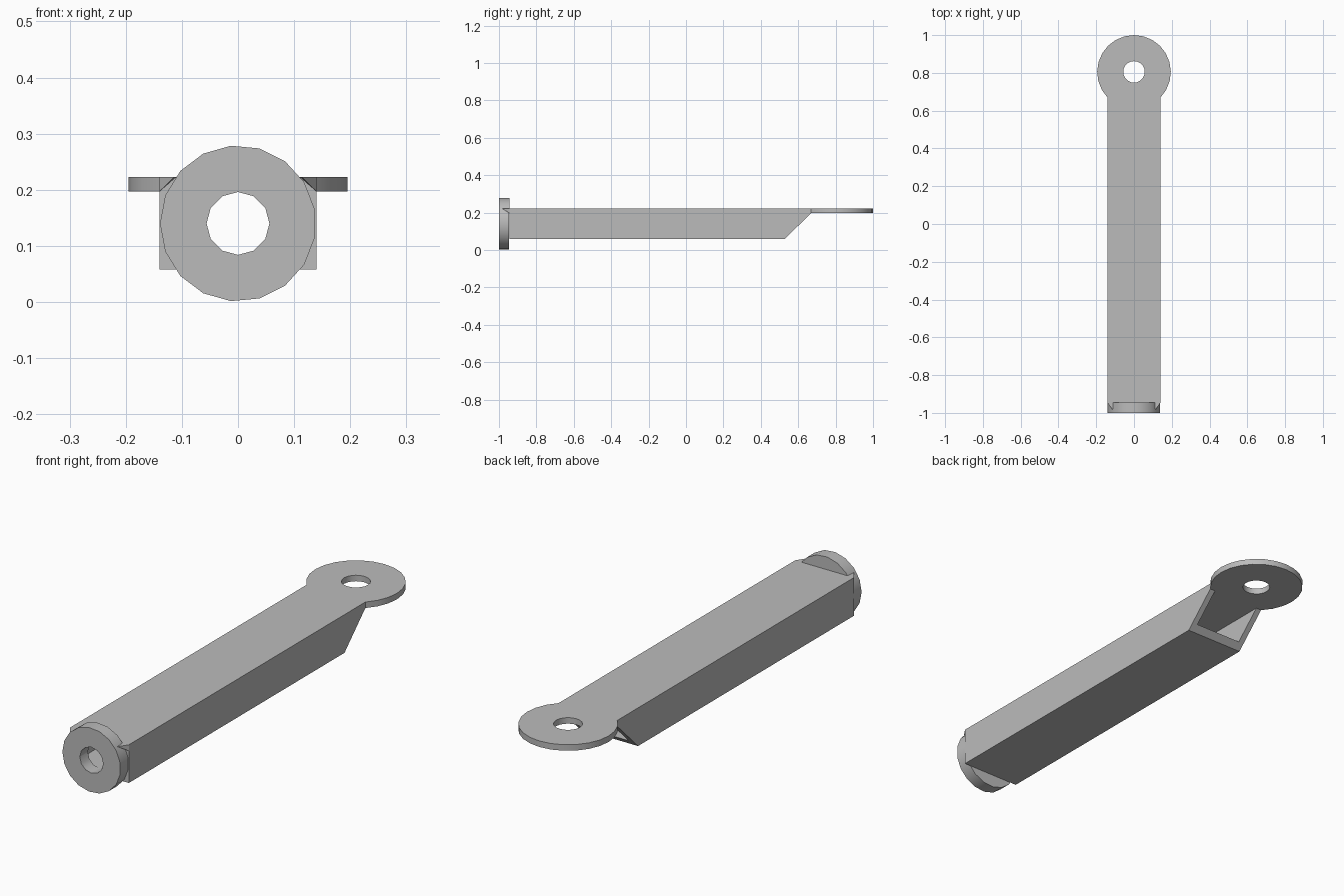
import bpy, bmesh
from math import radians, sin, cos, asin, degrees, pi
from mathutils import Matrix, Vector

cube = bpy.data.objects.get("Cube")
if cube:
    bpy.data.objects.remove(cube, do_unlink=True)

grey = bpy.data.materials.new("plain grey")
grey.use_nodes = True
grey.diffuse_color = (0.5, 0.5, 0.5, 1)
grey.node_tree.nodes["Principled BSDF"].inputs["Base Color"].default_value = (0.5, 0.5, 0.5, 1)

HALF_W, WALL = 0.14, 0.026
BOTTOM, TOP = 0.058, 0.223
UNDER = TOP - WALL
FRONT, RING_FRONT = -0.945, -1.0
EYE_Y, EYE_R, EYE_HOLE = 0.805, 0.195, 0.057


def arc(cx, cy, r, start, end, steps, closed=False):
    count = steps if closed else steps + 1
    angles = [radians(start + (end - start) * i / steps) for i in range(count)]
    return [(cx + r * cos(a), cy + r * sin(a)) for a in angles]


def finish(name, bm):
    """Weld, orient and shade a part, then link it."""
    bmesh.ops.remove_doubles(bm, verts=bm.verts, dist=0.0001)
    bmesh.ops.recalc_face_normals(bm, faces=bm.faces)
    mesh = bpy.data.meshes.new(name)
    bm.to_mesh(mesh)
    bm.free()
    mesh.materials.append(grey)
    obj = bpy.data.objects.new(name, mesh)
    bpy.context.collection.objects.link(obj)
    bpy.ops.object.select_all(action='DESELECT')
    obj.select_set(True)
    bpy.context.view_layer.objects.active = obj
    bpy.ops.object.shade_smooth_by_angle(angle=radians(30))
    return obj


def extrude_profile(name, loops, depth, matrix):
    """Fill a flat outline (further loops are holes) and give it thickness."""
    curve = bpy.data.curves.new(name + "_profile", 'CURVE')
    curve.dimensions = '2D'
    curve.fill_mode = 'BOTH'
    curve.extrude = depth / 2
    for loop in loops:
        spline = curve.splines.new('POLY')
        spline.points.add(len(loop) - 1)
        for point, (x, y) in zip(spline.points, loop):
            point.co = (x, y, 0, 1)
        spline.use_cyclic_u = True
    helper = bpy.data.objects.new(name + "_profile", curve)
    bpy.context.collection.objects.link(helper)
    bpy.context.view_layer.update()
    bm = bmesh.new()
    bm.from_mesh(helper.to_mesh())
    helper.to_mesh_clear()
    bpy.data.objects.remove(helper, do_unlink=True)
    bpy.data.curves.remove(curve)
    bm.transform(matrix)
    return finish(name, bm)


# Top plate running into the round eye
corner = degrees(asin(HALF_W / EYE_R))
outline = arc(0, EYE_Y, EYE_R, corner - 90, 270 - corner, 18)
outline += [(-HALF_W, FRONT), (HALF_W, FRONT)]
eye_hole = arc(0, EYE_Y, EYE_HOLE, 0, 360, 20, True)
extrude_profile("top_plate", [outline, eye_hole], WALL,
                Matrix.Translation((0, 0, TOP - WALL / 2)))

# Side walls and floor of the hollow bar, cut off on a slope at the back
SLOPE_LOW, SLOPE_HIGH = 0.527, 0.669


def slope_y(z):
    return SLOPE_LOW + (SLOPE_HIGH - SLOPE_LOW) * (z - BOTTOM) / (UNDER - BOTTOM)


def side_profile(z0, z1):
    return [(FRONT, z0), (slope_y(z0), z0), (slope_y(z1), z1), (FRONT, z1)]


sideways = Matrix(((0, 0, 1, 0), (1, 0, 0, 0), (0, 1, 0, 0), (0, 0, 0, 1)))
for side, sign in (("left", 1), ("right", -1)):
    shift = Matrix.Translation((sign * (HALF_W - WALL / 2), 0, 0))
    extrude_profile(side + "_wall", [side_profile(BOTTOM, UNDER)], WALL, shift @ sideways)
extrude_profile("floor", [side_profile(BOTTOM, BOTTOM + WALL)],
                2 * (HALF_W - WALL), sideways)

# Upright ring closing the front
ring = arc(0, 0, 0.139, 180, 540, 17, True)
bore = arc(0, 0, 0.056, 180, 540, 12, True)
extrude_profile("front_ring", [ring, bore], FRONT - RING_FRONT,
                Matrix.Translation((0, (FRONT + RING_FRONT) / 2, 0.14))
                @ Matrix.Rotation(pi / 2, 4, 'X'))

# Small pointed gussets between the bar's upper corners and the ring
for side, sign in (("left", 1), ("right", -1)):
    bm = bmesh.new()
    for co in ((HALF_W, FRONT, TOP), (HALF_W, FRONT, UNDER),
               (0.11, FRONT, TOP), (0.113, FRONT - 0.04, TOP)):
        bm.verts.new((sign * co[0], co[1], co[2]))
    bmesh.ops.convex_hull(bm, input=bm.verts)
    finish(side + "_gusset", bm)
